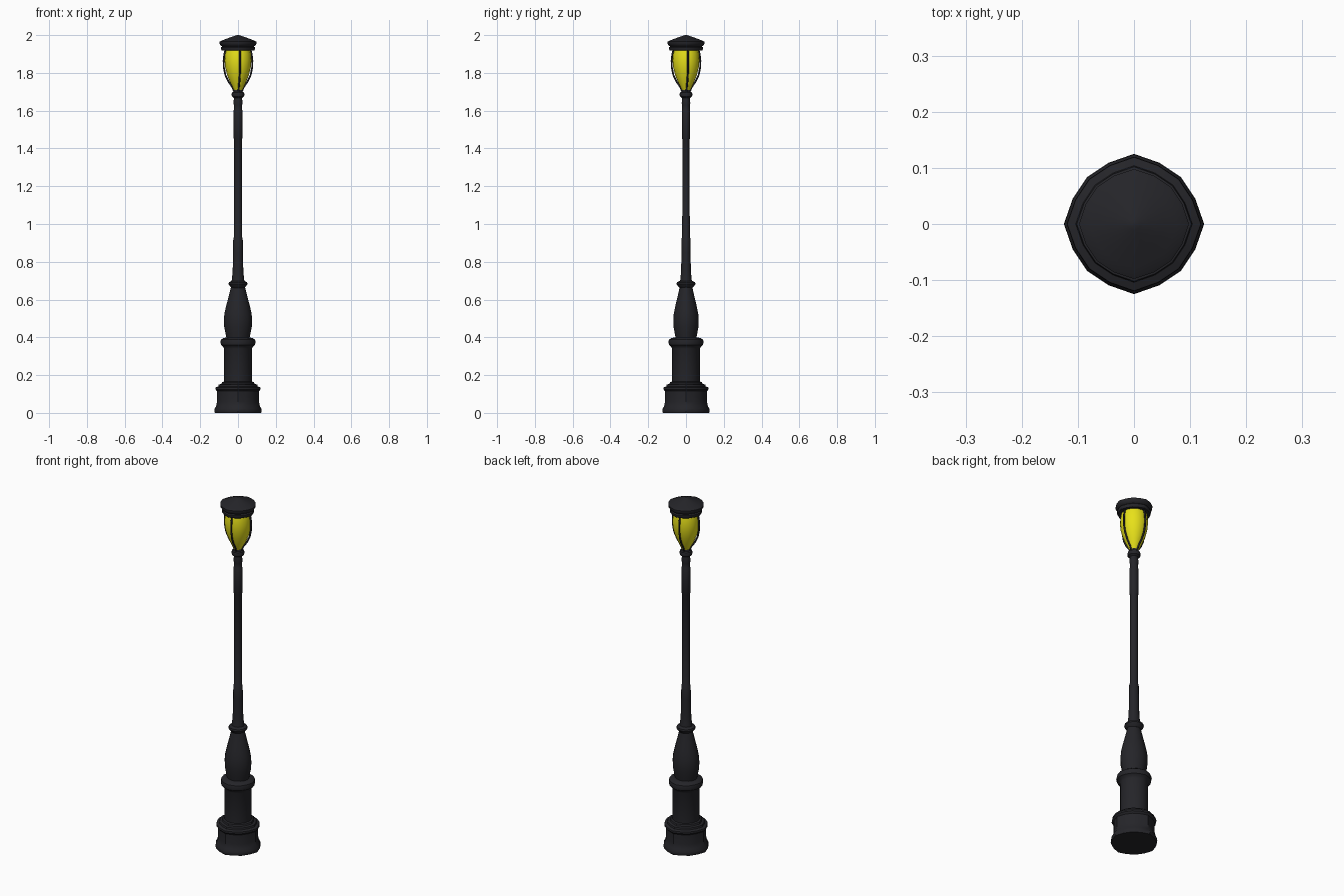
import bpy, bmesh, math

if "Cube" in bpy.data.objects:
    bpy.data.objects.remove(bpy.data.objects["Cube"])

def material(name, col):
    m = bpy.data.materials.new(name)
    m.diffuse_color = (*col, 1)
    m.use_nodes = True
    m.node_tree.nodes["Principled BSDF"].inputs["Base Color"].default_value = m.diffuse_color
    return m

IRON = material("dark iron", (0.018, 0.018, 0.022))
GLASS = material("yellow glass", (0.8, 0.75, 0.01))

def finish(bm, name, mat, angle=35):
    bmesh.ops.recalc_face_normals(bm, faces=bm.faces)
    me = bpy.data.meshes.new(name)
    bm.to_mesh(me)
    bm.free()
    ob = bpy.data.objects.new(name, me)
    bpy.context.collection.objects.link(ob)
    me.materials.append(mat)
    bpy.ops.object.select_all(action='DESELECT')
    ob.select_set(True)
    bpy.context.view_layer.objects.active = ob
    bpy.ops.object.shade_smooth_by_angle(angle=math.radians(angle))
    return ob

def turned(name, profile, mat=IRON, n=16, diag=1.0, ys=1.0):
    """Closed turned form; diag shrinks the off-axis radius towards a soft diamond."""
    bm = bmesh.new()
    rings = []
    for r, z in profile:
        ring = []
        for i in range(n):
            a = 2 * math.pi * i / n
            k = diag + (1 - diag) * max(0, math.cos(4 * a))
            ring.append(bm.verts.new((r * k * math.cos(a), r * k * ys * math.sin(a), z)))
        rings.append(ring)
    for lo, hi in zip(rings, rings[1:]):
        for i in range(n):
            j = (i + 1) % n
            bm.faces.new((lo[i], lo[j], hi[j], hi[i]))
    bm.faces.new(rings[0][::-1])
    bm.faces.new(rings[-1])
    return finish(bm, name, mat)

# Plinth with flared foot and stepped lip
turned("plinth", [(.122, 0), (.125, .008), (.124, .022), (.116, .035), (.111, .06),
                  (.111, .115), (.12, .125), (.119, .135), (.104, .14), (.102, .15),
                  (.088, .153), (.085, .162), (.074, .166)], diag=.945)

# Lower column with rolled collar
turned("lower_column", [(.074, .15), (.074, .34), (.08, .352), (.09, .36), (.093, .375),
                        (.09, .388), (.078, .396), (.06, .4)], diag=.97)

# Vase-shaped swelling
turned("vase", [(.06, .39), (.066, .42), (.073, .455), (.075, .49), (.072, .525), (.063, .565),
                (.051, .61), (.041, .65), (.035, .675)], diag=.97, ys=.9)

# Ring above the vase
turned("vase_ring", [(.034, .662), (.044, .672), (.05, .682), (.048, .691), (.034, .698)])

# Slender stepped pole
turned("pole", [(.035, .69), (.031, .72), (.028, .76), (.026, .85), (.025, .925), (.022, .93),
                (.021, 1.2), (.021, 1.45), (.024, 1.455), (.024, 1.6), (.022, 1.605),
                (.022, 1.63), (.025, 1.64), (.022, 1.66), (.022, 1.68)], n=12, ys=.92)

# Collar holding the lantern
turned("lantern_collar", [(.022, 1.668), (.032, 1.675), (.034, 1.687), (.031, 1.697),
                          (.024, 1.70), (.022, 1.715)])

# Glowing globe
turned("globe", [(.02, 1.705), (.03, 1.725), (.044, 1.755), (.058, 1.79), (.068, 1.83),
                 (.071, 1.865), (.069, 1.9), (.064, 1.925)], GLASS)

# Curved cage bars, sweeping from collar to cap
BAR = [(.02, 1.70), (.03, 1.725), (.05, 1.752), (.068, 1.79), (.076, 1.83),
       (.077, 1.865), (.073, 1.9), (.066, 1.928)]
for k in range(4):
    a = math.pi / 2 * k + math.radians(8)
    cu = bpy.data.curves.new(f"cage_bar_{k + 1}", 'CURVE')
    cu.dimensions = '3D'
    cu.bevel_depth = .005
    cu.bevel_resolution = 1
    sp = cu.splines.new('POLY')
    sp.points.add(len(BAR) - 1)
    for p, (r, z) in zip(sp.points, BAR):
        p.co = (r * math.cos(a), r * math.sin(a), z, 1)
    cu.materials.append(IRON)
    bpy.context.collection.objects.link(bpy.data.objects.new(cu.name, cu))

# Cap: lower band, overhanging brim and low dome
turned("cap", [(.062, 1.918), (.086, 1.918), (.09, 1.925), (.09, 1.935), (.084, 1.94),
               (.092, 1.945), (.098, 1.955), (.098, 1.965), (.091, 1.969), (.078, 1.974),
               (.055, 1.983), (.03, 1.992), (.012, 1.998), (.004, 2.0)], diag=.95)
